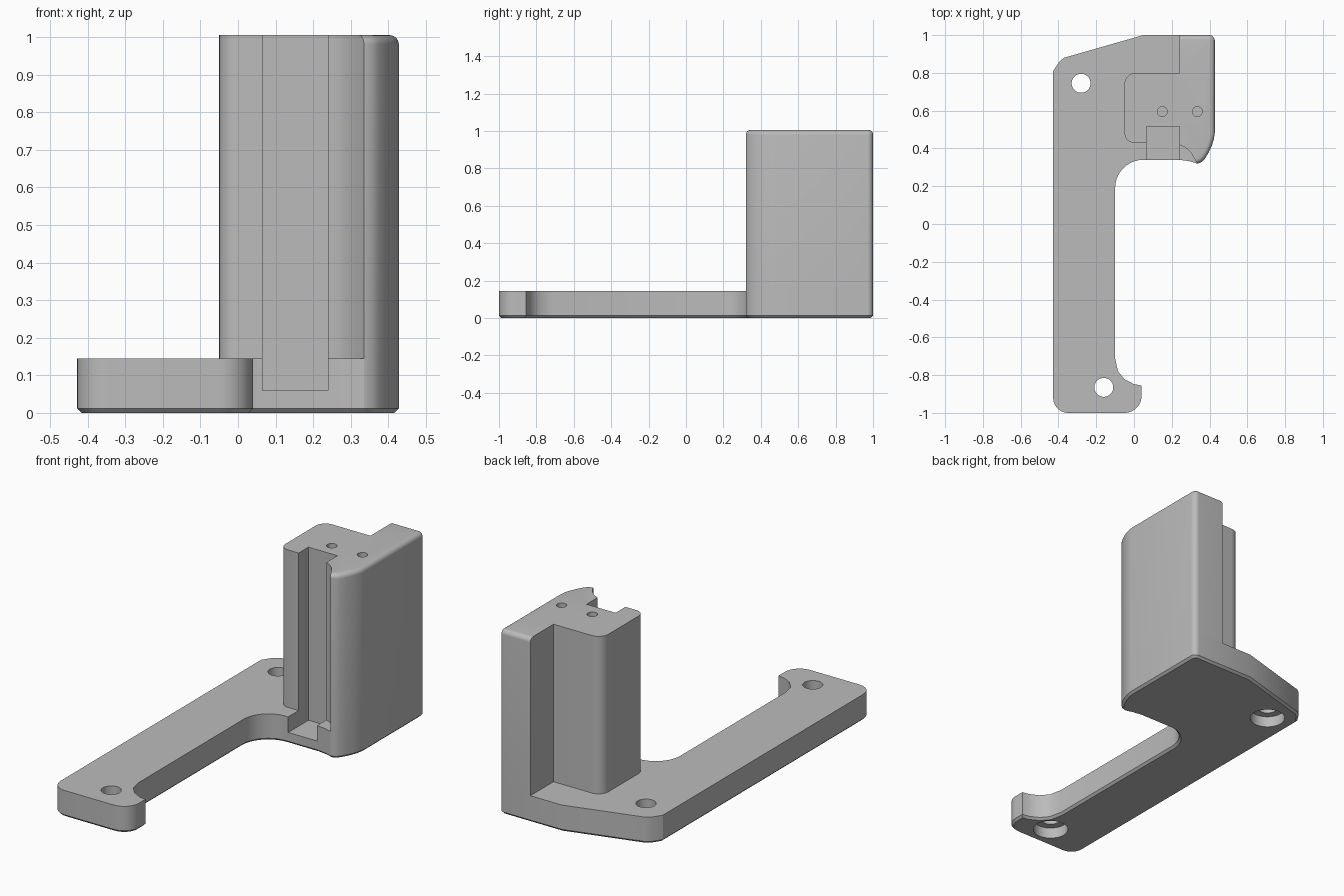
import bpy, bmesh, math
from mathutils import Vector

if "Cube" in bpy.data.objects:
    bpy.data.objects.remove(bpy.data.objects["Cube"])

W, BASE_H, TOP = 0.428, 0.145, 1.005

grey = bpy.data.materials.new("plain grey")
grey.use_nodes = True
grey.diffuse_color = (0.5, 0.5, 0.5, 1)
grey.node_tree.nodes["Principled BSDF"].inputs["Base Color"].default_value = (0.5, 0.5, 0.5, 1)


def rounded(points, steps=10):
    """Turn (x, y[, radius]) corners into an outline with filleted corners."""
    out = []
    for i, p in enumerate(points):
        c = Vector(p[:2])
        if len(p) < 3:
            out.append(c)
            continue
        a = (Vector(points[i - 1][:2]) - c).normalized()
        b = (Vector(points[(i + 1) % len(points)][:2]) - c).normalized()
        half = a.angle(b) / 2
        r = p[2]
        centre = c + (a + b).normalized() * r / math.sin(half)
        start = c + a * r / math.tan(half) - centre
        end = c + b * r / math.tan(half) - centre
        sweep = math.pi - 2 * half
        for k in range(steps + 1):
            t = k / steps
            out.append(centre + (start * math.sin((1 - t) * sweep)
                                 + end * math.sin(t * sweep)) / math.sin(sweep))
    return out


def prism(name, outline, z0, z1, edge_rule=None, width=0, segments=1):
    """Extrude an outline, bevelling the edges chosen by edge_rule."""
    bm = bmesh.new()
    face = bm.faces.new([bm.verts.new((p.x, p.y, z0)) for p in outline])
    geom = bmesh.ops.extrude_face_region(bm, geom=[face])["geom"]
    for v in geom:
        if isinstance(v, bmesh.types.BMVert):
            v.co.z = z1
    bmesh.ops.recalc_face_normals(bm, faces=bm.faces)
    if edge_rule:
        edges = [e for e in bm.edges if edge_rule(*e.verts)]
        bmesh.ops.bevel(bm, geom=edges, offset=width, segments=segments,
                        profile=0.5, affect='EDGES', clamp_overlap=False)
    mesh = bpy.data.meshes.new(name)
    bm.to_mesh(mesh)
    bm.free()
    mesh.materials.append(grey)
    ob = bpy.data.objects.new(name, mesh)
    bpy.context.collection.objects.link(ob)
    return ob


def cylinder(x, y, r, z0, z1):
    n = 40
    ring = [Vector((x + r * math.cos(k * math.tau / n), y + r * math.sin(k * math.tau / n)))
            for k in range(n)]
    return prism("hole_cutter", ring, z0, z1)


def cut(ob, cutters):
    """Subtract the cutters, bake the result and remove them."""
    for c in cutters:
        c.hide_render = True
        m = ob.modifiers.new("cut", 'BOOLEAN')
        m.operation, m.solver, m.object = 'DIFFERENCE', 'EXACT', c
    graph = bpy.context.evaluated_depsgraph_get()
    mesh = bpy.data.meshes.new_from_object(ob.evaluated_get(graph))
    ob.modifiers.clear()
    ob.data = mesh
    mesh.name = ob.name
    for c in cutters:
        bpy.data.objects.remove(c)


# Curved outer flank shared by base and tower, running from the lip tip to the back
flank = [(0.335, 0.32), (0.355, 0.326), (0.375, 0.345), (0.395, 0.378),
         (0.412, 0.415), (0.423, 0.45), (W, 0.485), (W, 1.0, 0.03)]

# Flat mounting base with a chamfered underside
base_outline = rounded(flank + [
    (0.05, 1.0), (-0.37, 0.88), (-0.395, 0.86), (-W, 0.81),
    (-W, -1.0, 0.08), (0.04, -1.0, 0.09), (0.04, -0.855), (0.0, -0.848),
    (-0.05, -0.822), (-0.085, -0.78), (-0.1, -0.71),
    (-0.1, 0.34, 0.15), (0.24, 0.34), (0.29, 0.333)])
base = prism("mounting_base", base_outline, 0, BASE_H,
             lambda a, b: a.co.z < 0.001 and b.co.z < 0.001, 0.012)

# Upright block with a front channel, a hooked lip and a back notch
tower_outline = rounded(flank + [
    (0.24, 1.0), (0.24, 0.8), (-0.05, 0.8, 0.06), (-0.05, 0.43, 0.05),
    (0.065, 0.43), (0.065, 0.515), (0.24, 0.515), (0.24, 0.42),
    (0.27, 0.406), (0.297, 0.383), (0.318, 0.35)])


def outer_top(a, b):
    mid = (a.co + b.co) / 2
    return (a.co.z > 1 and b.co.z > 1
            and (mid.y > 0.99 or mid.x > 0.338))


tower = prism("upright_block", tower_outline, BASE_H, TOP, outer_top, 0.025, 6)

# Counterbored screw holes and the foot of the channel
cutters = []
for x, y in ((-0.28, 0.745), (-0.16, -0.865)):
    cutters += [cylinder(x, y, 0.05, -0.1, 0.3), cylinder(x, y, 0.09, -0.1, 0.06)]
channel = rounded([(0.065, 0.2), (0.24, 0.2), (0.24, 0.515), (0.065, 0.515)])
cutters.append(prism("channel_cutter", channel, 0.06, 0.3))
cut(base, cutters)

# Small blind holes in the top of the block
cut(tower, [cylinder(x, 0.595, 0.026, 0.8, 1.2) for x in (0.15, 0.335)])

# Smooth the rounded walls, keep the real edges sharp
bpy.ops.object.select_all(action='DESELECT')
for ob in (base, tower):
    ob.select_set(True)
    bpy.context.view_layer.objects.active = ob
bpy.ops.object.shade_smooth_by_angle(angle=math.radians(30))
